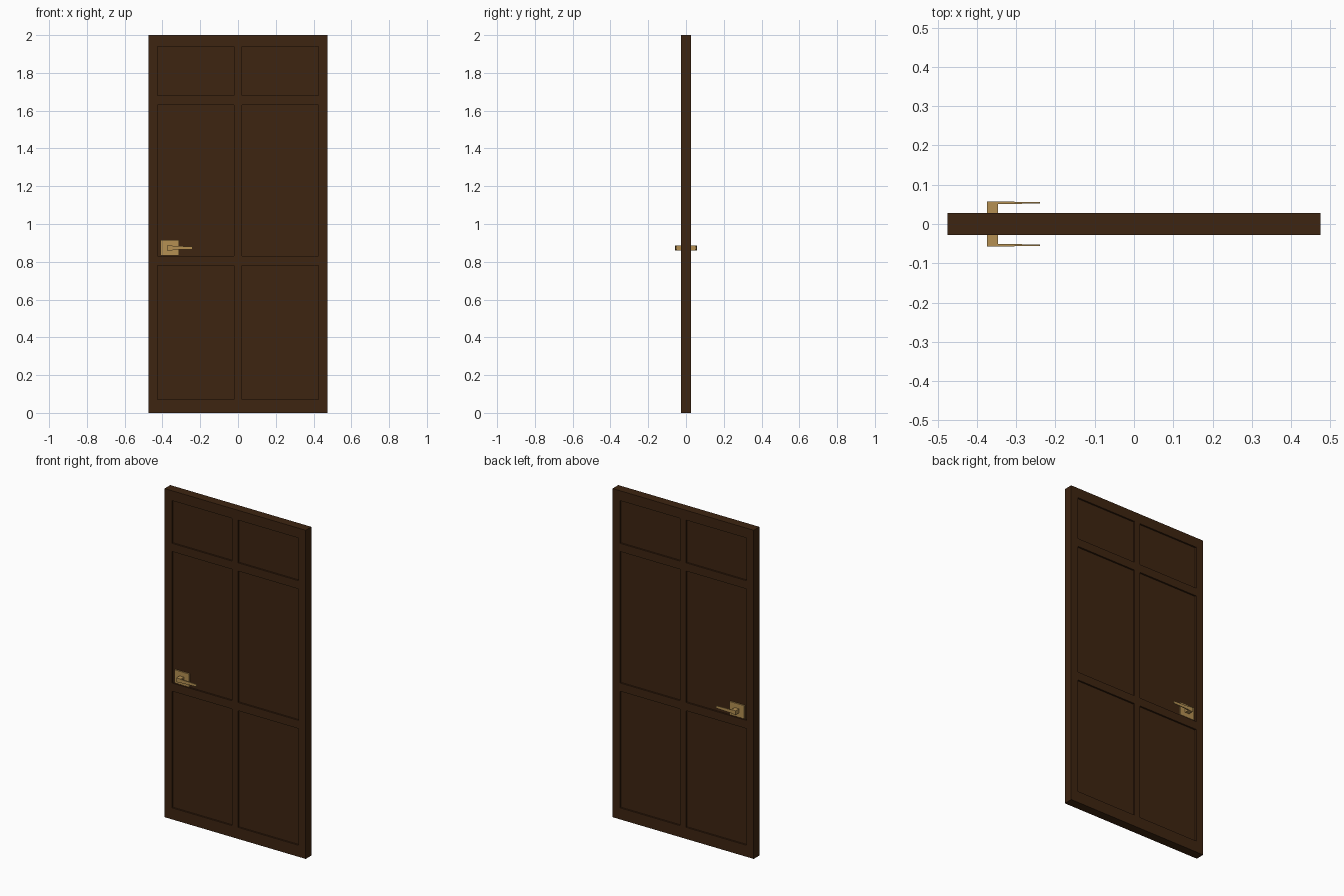
import bpy, bmesh
from mathutils import Vector

if "Cube" in bpy.data.objects:
    bpy.data.objects.remove(bpy.data.objects["Cube"])


def material(name, rgb):
    m = bpy.data.materials.new(name)
    m.diffuse_color = (*rgb, 1)
    m.use_nodes = True
    m.node_tree.nodes["Principled BSDF"].inputs["Base Color"].default_value = m.diffuse_color
    return m


wood = material("dark_brown_wood", (0.048, 0.018, 0.0055))
brass = material("brass", (0.46, 0.28, 0.085))


def finish(bm, name, mat):
    bmesh.ops.recalc_face_normals(bm, faces=bm.faces)
    me = bpy.data.meshes.new(name)
    bm.to_mesh(me)
    bm.free()
    me.materials.append(mat)
    ob = bpy.data.objects.new(name, me)
    bpy.context.collection.objects.link(ob)
    return ob


def add_box(bm, lo, hi):
    """Axis-aligned box between two corners."""
    lo, hi = Vector(lo), Vector(hi)
    verts = bmesh.ops.create_cube(bm, size=1)["verts"]
    for v in verts:
        v.co = Vector([(lo[i] + hi[i]) / 2 + v.co[i] * (hi[i] - lo[i]) for i in range(3)])
    return verts


# Door leaf: slab cut along the rail and stile lines, panels sunk on both sides
HALF_W, HALF_T, DEPTH = 0.475, 0.0275, 0.01
cols = [(-0.425, -0.02), (0.02, 0.425)]
rows = [(0.07, 0.78), (0.83, 1.63), (1.68, 1.94)]

bm = bmesh.new()
add_box(bm, (-HALF_W, -HALF_T, 0), (HALF_W, HALF_T, 2))
cuts = [((x, 0, 0), (1, 0, 0)) for c in cols for x in c]
cuts += [((0, 0, z), (0, 0, 1)) for r in rows for z in r]
for co, no in cuts:
    bmesh.ops.bisect_plane(bm, geom=bm.verts[:] + bm.edges[:] + bm.faces[:],
                           plane_co=co, plane_no=no)


def is_panel(f):
    c = f.calc_center_median()
    return (abs(f.normal.y) > 0.9
            and any(a < c.x < b for a, b in cols)
            and any(a < c.z < b for a, b in rows))


bm.normal_update()
panels = [f for f in bm.faces if is_panel(f)]
for f in bmesh.ops.extrude_discrete_faces(bm, faces=panels)["faces"]:
    side = 1 if f.calc_center_median().y > 0 else -1
    for v in f.verts:
        v.co.y -= side * DEPTH
finish(bm, "door_leaf", wood)

# Lever handles, one per face: plate in the recess, neck block, tapered lever
for side, label in ((-1, "front"), (1, "back")):
    floor = HALF_T - DEPTH

    bm = bmesh.new()
    add_box(bm, (-0.41, floor - 0.002, 0.834), (-0.312, floor + 0.008, 0.914))
    add_box(bm, (-0.375, floor, 0.861), (-0.346, 0.0575, 0.886))
    lever = add_box(bm, (-0.36, 0.0505, 0.863), (-0.24, 0.0575, 0.884))
    for v in lever:
        if v.co.x > -0.3:          # thin the free end
            v.co.y = 0.054 + (v.co.y - 0.054) * 0.5
            v.co.z = 0.8735 + (v.co.z - 0.8735) * 0.7
    for v in bm.verts:
        v.co.y *= side
    finish(bm, label + "_handle", brass)
